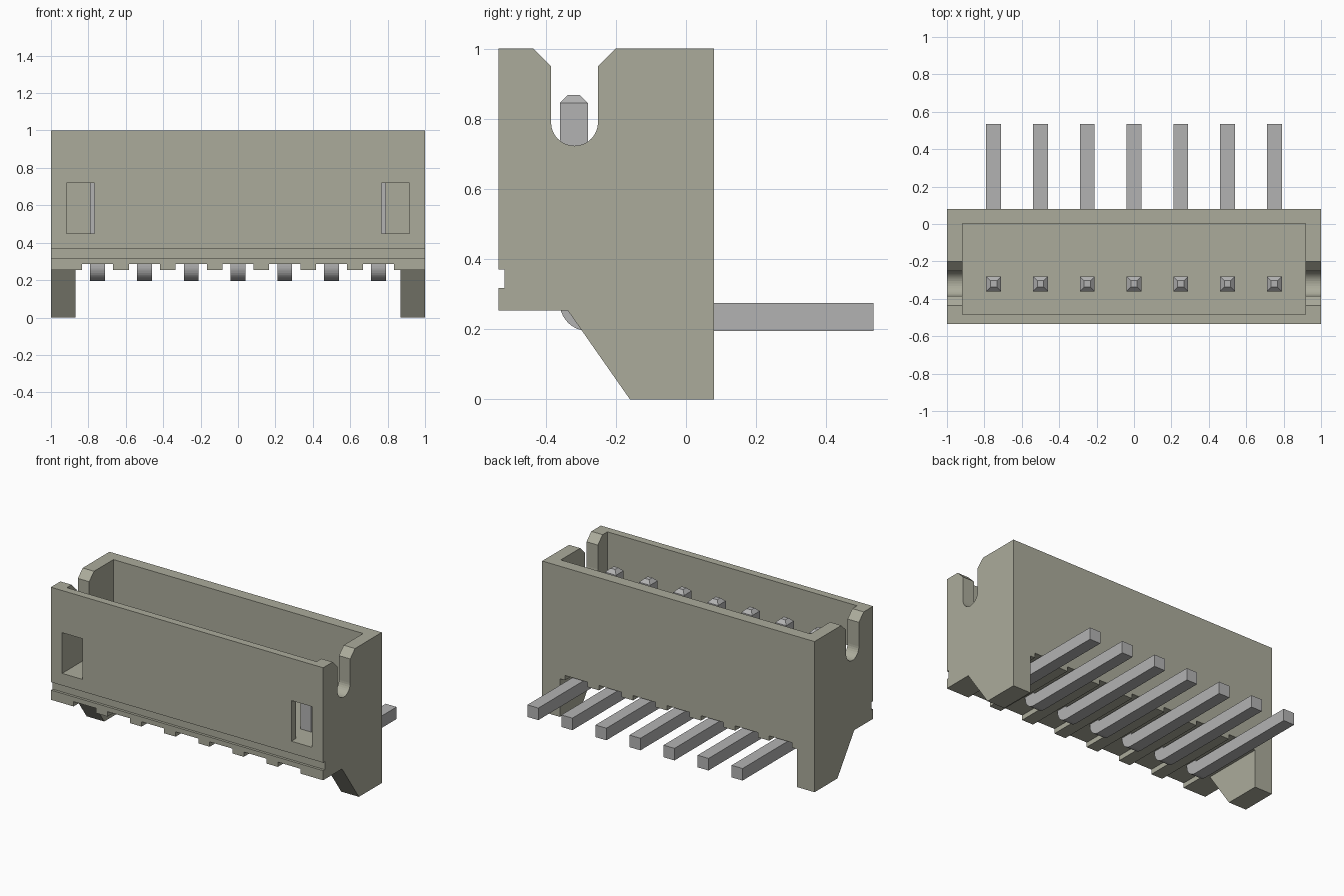
import bpy, bmesh, math

old = bpy.data.objects.get("Cube")
if old:
    bpy.data.objects.remove(old, do_unlink=True)


def material(name, rgb):
    m = bpy.data.materials.new(name)
    m.use_nodes = True
    m.diffuse_color = (*rgb, 1)
    m.node_tree.nodes["Principled BSDF"].inputs["Base Color"].default_value = (*rgb, 1)
    return m


plastic = material("warm grey plastic", (0.41, 0.41, 0.33))
metal = material("pin metal", (0.45, 0.45, 0.45))


def prism(name, profile, x0, x1, mat):
    """Extrude a (y, z) profile along x."""
    bm = bmesh.new()
    face = bm.faces.new([bm.verts.new((x0, y, z)) for y, z in profile])
    moved = bmesh.ops.extrude_face_region(bm, geom=[face])["geom"]
    bmesh.ops.translate(bm, vec=(x1 - x0, 0, 0),
                        verts=[v for v in moved if isinstance(v, bmesh.types.BMVert)])
    bmesh.ops.recalc_face_normals(bm, faces=bm.faces)
    mesh = bpy.data.meshes.new(name)
    bm.to_mesh(mesh)
    bm.free()
    mesh.materials.append(mat)
    ob = bpy.data.objects.new(name, mesh)
    bpy.context.collection.objects.link(ob)
    return ob


def box(name, x0, x1, y0, y1, z0, z1, mat=plastic):
    return prism(name, [(y0, z0), (y1, z0), (y1, z1), (y0, z1)], x0, x1, mat)


def arc(cy, cz, r, a0, a1, n):
    angles = [math.radians(a0 + (a1 - a0) * i / n) for i in range(n + 1)]
    return [(cy + r * math.cos(a), cz + r * math.sin(a)) for a in angles]


FRONT, BACK, BASE, FLOOR = -0.535, 0.08, 0.253, 0.45
INNER, LEG = 0.917, 0.87
pin_xs = [0.25 * i for i in range(-3, 4)]

# Housing with the groove along its front
housing = prism("housing", [
    (FRONT, BASE), (BACK, BASE), (BACK, 1), (FRONT, 1),
    (FRONT, 0.37), (-0.518, 0.37), (-0.518, 0.317), (FRONT, 0.317)], -1, 1, plastic)

# Cavity, end slots, front windows and the notches underneath
cutters = [box("cavity_cutter", -INNER, INNER, -0.485, 0.003, FLOOR, 1.1)]
slot = [(-0.435, 1.0), (-0.385, 0.95)] + arc(-0.318, 0.79, 0.067, 180, 360, 16) \
    + [(-0.251, 0.95), (-0.201, 1.0), (-0.201, 1.1), (-0.435, 1.1)]
for side in (-1, 1):
    cutters.append(prism("slot_cutter", slot, side * 0.9, side * 1.1, plastic))
    cutters.append(box("window_cutter", side * 0.767, side * INNER,
                       -0.6, -0.45, FLOOR, 0.72))
for x in pin_xs:
    cutters.append(box("notch_cutter", x - 0.083, x + 0.083, -0.6, 0.15, 0.2, 0.285))

bpy.context.view_layer.objects.active = housing
for cutter in cutters:
    mod = housing.modifiers.new("cut", "BOOLEAN")
    mod.operation = "DIFFERENCE"
    mod.solver = "EXACT"
    mod.object = cutter
    bpy.ops.object.modifier_apply(modifier=mod.name)
    bpy.data.objects.remove(cutter, do_unlink=True)

# Sloped feet at both ends
for side, label in ((1, "left"), (-1, "right")):
    prism(label + "_foot", [(-0.337, BASE), (-0.16, 0), (BACK, 0), (BACK, BASE)],
          side * LEG, side, plastic)

# Bent pins with tapered tips
bend = arc(-0.28, 0.275, 0.08, 180, 270, 10)
pin_profile = [(-0.36, 0.845)] + bend + [(0.535, 0.195), (0.535, 0.275),
                                         (-0.28, 0.275), (-0.28, 0.845)]
for i, x in enumerate(pin_xs):
    prism(f"pin_{i + 1}", pin_profile, x - 0.04, x + 0.04, metal)
    tip = box(f"pin_tip_{i + 1}", x - 0.04, x + 0.04, -0.36, -0.28, 0.845, 0.868, metal)
    for v in tip.data.vertices:
        if v.co.z > 0.86:
            v.co.x = x + (v.co.x - x) * 0.42
            v.co.y = -0.32 + (v.co.y + 0.32) * 0.42
